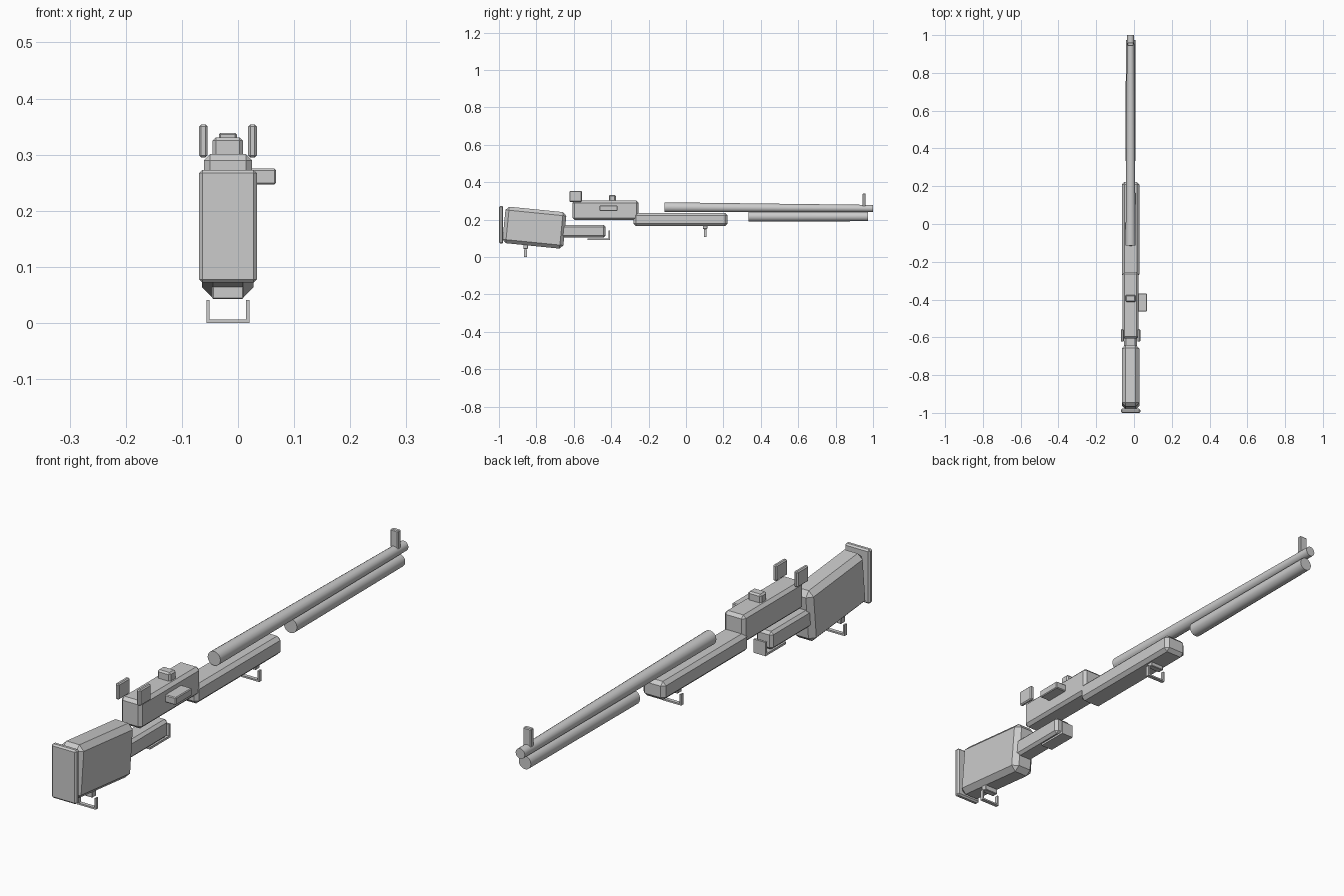
import bpy, math

if "Cube" in bpy.data.objects:
    bpy.data.objects.remove(bpy.data.objects["Cube"])

XC = -0.018  # gun axis; the bolt handle shifts the bounding box


def box(name, x, y, z, bevel=0.0, tilt=0.0):
    """Chamfered box from (min, max) ranges; x is relative to the gun axis."""
    bpy.ops.mesh.primitive_cube_add(size=1)
    ob = bpy.context.object
    ob.name = name
    size = [r[1] - r[0] for r in (x, y, z)]
    for v in ob.data.vertices:
        v.co = [c * s for c, s in zip(v.co, size)]
    ob.location = (XC + sum(x) / 2, sum(y) / 2, sum(z) / 2)
    ob.rotation_euler.x = tilt
    if bevel:
        m = ob.modifiers.new("chamfer", 'BEVEL')
        m.width = bevel
        m.segments = 1
    return ob


def tube(name, y0, z0, r0, y1, z1, r1, sides=16):
    """Tapered tube running along y."""
    bpy.ops.mesh.primitive_cone_add(vertices=sides, radius1=r0, radius2=r1,
                                    depth=math.hypot(y1 - y0, z1 - z0))
    ob = bpy.context.object
    ob.name = name
    ob.location = (XC, (y0 + y1) / 2, (z0 + z1) / 2)
    ob.rotation_euler.x = -math.pi / 2 + math.atan2(z1 - z0, y1 - y0)
    bpy.ops.object.shade_smooth_by_angle(angle=math.radians(35))
    return ob


def strip(name, pts, plane, half, thick):
    """Solid bent strip: polyline in 'xz' or 'yz', widened across the other axis."""
    verts = []
    for a, b, c in pts:
        for s in (-half, half):
            off = (s, 0, 0) if plane == 'yz' else (0, s, 0)
            verts.append((XC + a + off[0], b + off[1], c + off[2]))
    faces = [(2 * i, 2 * i + 1, 2 * i + 3, 2 * i + 2) for i in range(len(pts) - 1)]
    me = bpy.data.meshes.new(name)
    me.from_pydata(verts, [], faces)
    ob = bpy.data.objects.new(name, me)
    bpy.context.collection.objects.link(ob)
    m = ob.modifiers.new("thickness", 'SOLIDIFY')
    m.thickness = thick
    m.offset = 0
    m.use_even_offset = True
    return ob


# Butt stock, pad and wrist
box("butt_pad", (-.0515, .0515), (-1.0, -.978), (.072, .273), .006)
box("butt_stock", (-.046, .046), (-.974, -.647), (.059, .255), .019, tilt=-.1)
box("stock_wrist", (-.034, .034), (-.70, -.43), (.104, .171), .01)

# Trigger guard: flat strip turned up at the front
strip("trigger_guard", [(0, -.527, .095), (0, -.411, .095), (0, -.411, .142)],
      'yz', .025, .008)

# Receiver with bolt handle and top block
box("receiver", (-.043, .043), (-.607, -.254), (.198, .301), .011)
box("bolt_handle", (.040, .086), (-.463, -.367), (.247, .275), .003)
box("top_block", (-.027, .027), (-.413, -.375), (.290, .331), .006)

# Rear sight ears on both sides
for side, s in (("left", -1), ("right", 1)):
    x = sorted((s * .036, s * .0515))
    box("rear_sight_" + side, x, (-.623, -.557), (.295, .354), .004)

# Fore-end, barrel and magazine tube
box("fore_end", (-.046, .046), (-.281, .222), (.166, .235), .013)
tube("barrel", -.115, .266, .0265, 1.0, .2595, .019)
tube("magazine_tube", .334, .2165, .027, .973, .2165, .025)
box("front_sight", (-.016, .016), (.943, .961), (.270, .339), .003)

# Sling swivels: base block and U-shaped loop
for label, y, z in (("rear", -.858, .0), ("front", .102, .108)):
    box("swivel_base_" + label, (-.028, .028), (y - .012, y + .012),
        (z + .043, z + .066), .002)
    strip("swivel_loop_" + label,
          [(-.0355, y, z + .041), (-.0355, y, z + .003),
           (.0355, y, z + .003), (.0355, y, z + .041)], 'xz', .007, .006)
